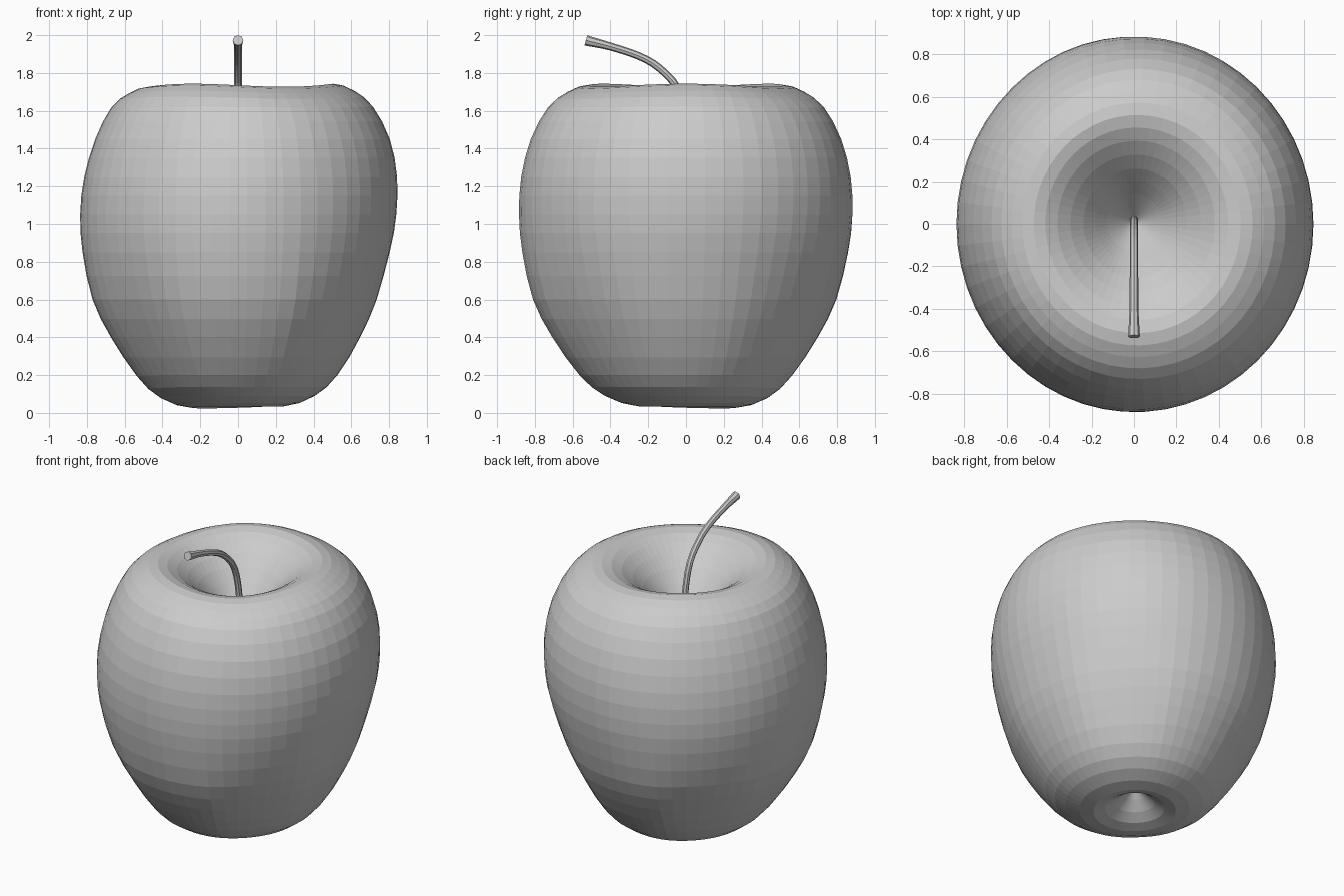
import bpy, bmesh, math
from mathutils import Vector

cube = bpy.data.objects.get("Cube")
if cube:
    bpy.data.objects.remove(cube)

grey = bpy.data.materials.new("plain_grey")
grey.use_nodes = True
grey.diffuse_color = (0.6, 0.6, 0.6, 1)
grey.node_tree.nodes["Principled BSDF"].inputs["Base Color"].default_value = (0.6, 0.6, 0.6, 1)


def smooth_path(keys, steps):
    """Catmull-Rom samples through the key points."""
    pts = [Vector(k) for k in keys]
    pts = [2 * pts[0] - pts[1]] + pts + [2 * pts[-1] - pts[-2]]
    out = []
    for a, b, c, d in zip(pts, pts[1:], pts[2:], pts[3:]):
        for i in range(steps):
            t = i / steps
            out.append(0.5 * (2 * b + (c - a) * t + (2 * a - 5 * b + 4 * c - d) * t ** 2
                              + (3 * b - a - 3 * c + d) * t ** 3))
    return out + [pts[-2]]


def loft(name, rings):
    """Skin closed rings of points and cap both ends."""
    bm = bmesh.new()
    loops = [[bm.verts.new(p) for p in ring] for ring in rings]
    n = len(loops[0])
    for lo, hi in zip(loops, loops[1:]):
        for i in range(n):
            j = (i + 1) % n
            bm.faces.new((lo[i], lo[j], hi[j], hi[i]))
    bm.faces.new(loops[0])
    bm.faces.new(loops[-1])
    bmesh.ops.recalc_face_normals(bm, faces=bm.faces)
    mesh = bpy.data.meshes.new(name)
    bm.to_mesh(mesh)
    bm.free()
    mesh.materials.append(grey)
    obj = bpy.data.objects.new(name, mesh)
    bpy.context.collection.objects.link(obj)
    return obj


def bump(x, centre, width):
    return math.exp(-((x - centre) / width) ** 2)


# Fruit body: a turned profile, slightly uneven around the axis
profile = [(0.004, 0.2), (0.12, 0.09), (0.25, 0.035), (0.42, 0.09), (0.55, 0.2),
           (0.69, 0.4), (0.79, 0.6), (0.845, 0.85), (0.862, 1.05), (0.85, 1.25),
           (0.8, 1.45), (0.71, 1.62), (0.61, 1.7), (0.5, 1.735), (0.38, 1.69),
           (0.25, 1.58), (0.13, 1.44), (0.004, 1.3)]


def body_point(r, z, a):
    size = min(1, r / 0.5)
    outer = size * size
    # fuller shoulder on one side, straighter taper below it
    r += 0.025 * math.cos(a) * bump(z, 1.5, 0.35) * outer
    r -= 0.04 * max(0, math.cos(a - 0.4)) * bump(z, 0.6, 0.35) * outer
    # shallow dents between the lower lobes
    r -= 0.02 * max(0, -math.cos(4 * a)) * bump(z, 0.45, 0.3) * outer
    # uneven foot and rim
    z -= 0.022 * max(0, math.cos(a - 2.36)) * bump(z, 0.03, 0.15) * size
    z += 0.008 * math.cos(3 * a) * bump(z, 1.73, 0.1) * size
    return (0.975 * r * math.cos(a), 1.027 * r * math.sin(a) + 0.01 * (1 - size), max(z, 0))


segments = 54
loft("apple_body", [[body_point(p.x, p.y, math.tau * i / segments) for i in range(segments)]
                    for p in smooth_path(profile, 2)])

# Stem: a thin bent tube, flared at its tip (keys are y, z, radius)
stem_path = smooth_path([(0.02, 1.28, 0.02), (0.01, 1.52, 0.02), (-0.04, 1.71, 0.02),
                         (-0.14, 1.825, 0.02), (-0.25, 1.89, 0.02), (-0.4, 1.94, 0.021),
                         (-0.5, 1.965, 0.026), (-0.53, 1.973, 0.028)], 3)
rings = []
for k, p in enumerate(stem_path):
    ahead = stem_path[min(k + 1, len(stem_path) - 1)]
    behind = stem_path[max(k - 1, 0)]
    along = Vector((0, ahead.x - behind.x, ahead.y - behind.y)).normalized()
    side = Vector((1, 0, 0))
    across = along.cross(side)
    rings.append([Vector((0, p.x, p.y)) + p.z * (math.cos(t) * side + math.sin(t) * across)
                  for t in (math.tau * i / 8 for i in range(8))])
loft("stem", rings)
